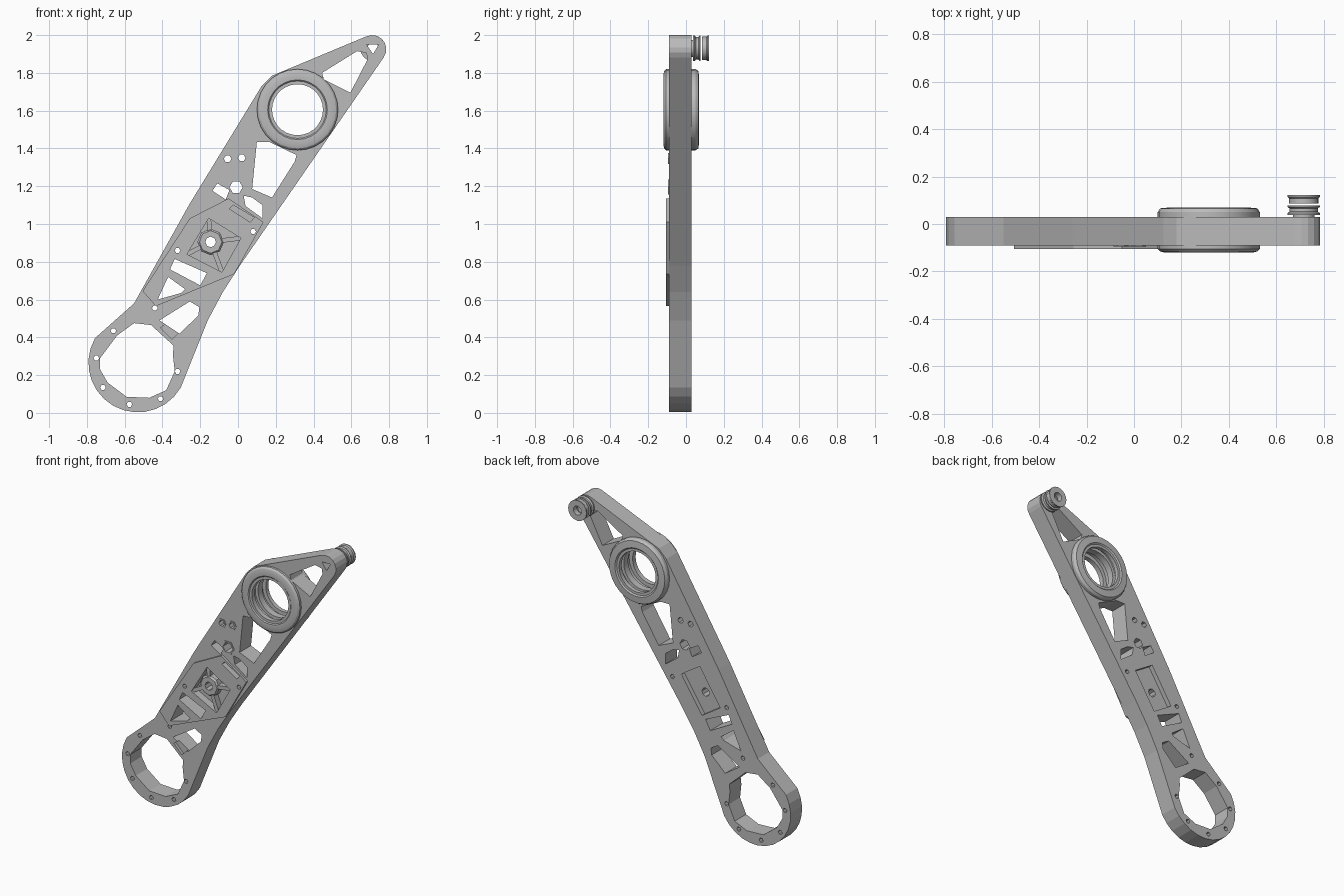
import bpy, bmesh
from math import sin, cos, pi, radians
from mathutils import Vector

if "Cube" in bpy.data.objects:
    bpy.data.objects.remove(bpy.data.objects["Cube"])

grey = bpy.data.materials.new("machined_grey")
grey.use_nodes = True
grey.diffuse_color = (0.5, 0.5, 0.5, 1)
grey.node_tree.nodes["Principled BSDF"].inputs["Base Color"].default_value = (0.5, 0.5, 0.5, 1)

FRONT, BACK = -0.09, 0.03
FACE = -0.105


def finish(name, bm):
    bmesh.ops.recalc_face_normals(bm, faces=bm.faces)
    mesh = bpy.data.meshes.new(name)
    bm.to_mesh(mesh)
    bm.free()
    mesh.materials.append(grey)
    ob = bpy.data.objects.new(name, mesh)
    bpy.context.collection.objects.link(ob)
    return ob


def prism(name, pts, y0, y1):
    """Extrude an outline in the xz plane from y0 to y1."""
    bm = bmesh.new()
    face = bm.faces.new([bm.verts.new((x, y0, z)) for x, z in pts])
    new = bmesh.ops.extrude_face_region(bm, geom=[face])["geom"]
    bmesh.ops.translate(bm, vec=(0, y1 - y0, 0),
                        verts=[v for v in new if isinstance(v, bmesh.types.BMVert)])
    return finish(name, bm)


def lathe(name, centre, profile, sides):
    """Turn a closed (radius, y) profile about an axis along y."""
    bm = bmesh.new()
    rings = []
    for i in range(sides):
        a = 2 * pi * i / sides
        rings.append([bm.verts.new((centre[0] + r * cos(a), y, centre[1] + r * sin(a)))
                      for r, y in profile])
    n = len(profile)
    for i in range(sides):
        a, b = rings[i], rings[(i + 1) % sides]
        for j in range(n):
            k = (j + 1) % n
            bm.faces.new((a[j], b[j], b[k], a[k]))
    return finish(name, bm)


def arc(centre, r, start, end, steps):
    angles = [radians(start + (end - start) * i / steps) for i in range(steps + 1)]
    return [(centre[0] + r * cos(a), centre[1] + r * sin(a)) for a in angles]


def circle(centre, r, sides):
    return arc(centre, r, 0, 360 - 360 / sides, sides - 1)


def cut(targets, pts, y0=-0.3, y1=0.3):
    cutter = prism("cutter", pts, y0, y1)
    cutter.hide_render = True
    for ob in targets:
        mod = ob.modifiers.new("cut", 'BOOLEAN')
        mod.operation, mod.solver, mod.object = 'DIFFERENCE', 'EXACT', cutter
        bpy.context.view_layer.objects.active = ob
        bpy.ops.object.modifier_apply(modifier=mod.name)
    bpy.data.objects.remove(cutter)


def smooth(ob):
    bpy.ops.object.select_all(action='DESELECT')
    ob.select_set(True)
    bpy.context.view_layer.objects.active = ob
    bpy.ops.object.shade_smooth_by_angle(angle=radians(25))


HUB = (0.315, 1.605)
LOOP = (-0.53, 0.265)
TIP = (0.715, 1.93)

# Main arm: rounded lower loop, tapering tip
outline = (arc(LOOP, 0.262, 150, 330, 14)
           + [(-0.16, 0.49), (-0.08, 0.64), (0.01, 0.78)]
           + arc((0.71, 1.925), 0.075, -35, 115, 7)
           + [(0.18, 1.785), (0.125, 1.73), (-0.26, 1.10), (-0.55, 0.58)])
arm = prism("arm_plate", outline, FRONT, BACK)

# Raised cover on the front of the arm
cover = prism("raised_cover", [(-0.05, 1.135), (-0.255, 1.03), (-0.505, 0.645),
                               (-0.435, 0.565), (-0.02, 0.735), (0.135, 1.01)],
              FACE, FRONT + 0.005)
both = [arm, cover]

# Openings right through the arm
cut([arm], circle(HUB, 0.18, 28))
cut([arm], [(-0.73, 0.29), (-0.64, 0.41), (-0.55, 0.475), (-0.46, 0.465),
            (-0.34, 0.355), (-0.345, 0.31), (-0.335, 0.22), (-0.38, 0.12),
            (-0.47, 0.08), (-0.59, 0.085), (-0.69, 0.16), (-0.73, 0.23)])
windows = [
    [(0.63, 1.915), (0.68, 1.905), (0.685, 1.87), (0.595, 1.695), (0.455, 1.765), (0.445, 1.80)],
    [(0.10, 1.435), (0.165, 1.435), (0.31, 1.365), (0.30, 1.33), (0.18, 1.14), (0.075, 1.185)],
    [(-0.135, 1.175), (-0.11, 1.215), (-0.045, 1.18), (-0.065, 1.13)],
    [(0.03, 1.15), (0.075, 1.14), (0.13, 1.10), (0.13, 1.03), (0.04, 1.095)],
    [(-0.335, 0.815), (-0.165, 0.74), (-0.20, 0.675), (-0.36, 0.76)],
    [(-0.37, 0.72), (-0.28, 0.655), (-0.30, 0.635), (-0.425, 0.60)],
    [(-0.255, 0.59), (-0.205, 0.56), (-0.21, 0.515), (-0.31, 0.42), (-0.415, 0.49)],
    [(0.68, 1.95), (0.745, 1.95), (0.715, 1.90)],
]
for pts in windows:
    cut(both, pts)

# Screw holes around the loop and along the arm
screws = [(-0.66, 0.435), (-0.75, 0.29), (-0.715, 0.135), (-0.575, 0.045), (-0.41, 0.075),
          (-0.32, 0.22), (-0.32, 0.86), (0.08, 0.96), (-0.44, 0.555)]
for c in screws:
    cut(both, circle(c, 0.015, 6))

# Nut seats with through holes
for i, (c, r) in enumerate([((-0.055, 1.345), 0.02), ((0.02, 1.35), 0.02), ((-0.01, 1.195), 0.035)]):
    cut([arm], circle(c, r, 6))
    lathe("nut_seat_%d" % (i + 1), c,
          [(r, FRONT - 0.004), (r + 0.011, FRONT - 0.004), (r + 0.011, FRONT + 0.01), (r, FRONT + 0.01)], 6)

# Slot, front pocket, notch and back recess
cut(both, [(-0.045, 1.08), (-0.025, 1.10), (0.085, 1.035), (0.065, 1.01)], -0.3, -0.04)
cut(both, [(-0.155, 1.03), (0.015, 0.925), (-0.085, 0.745), (-0.27, 0.84)], -0.3, -0.055)
cut([arm], [(-0.41, 0.45), (-0.37, 0.48), (-0.31, 0.43), (-0.35, 0.39)], -0.3, -0.07)
along = Vector((0.54, 0.84))
across = Vector((0.84, -0.54))
middle = Vector((-0.13, 0.92))
cut([arm], [tuple(middle + along * a + across * b)
            for a, b in [(-0.14, -0.08), (0.14, -0.08), (0.14, 0.08), (-0.14, 0.08)]], 0.0, 0.3)

# Boss and diagonal ribs inside the pocket
boss = Vector((-0.145, 0.905))
cut([arm], circle(boss, 0.028, 8))
lathe("pocket_boss", boss, [(0.028, -0.1), (0.06, -0.1), (0.07, -0.09), (0.07, -0.05), (0.028, -0.05)], 8)
for i, corner in enumerate([(-0.155, 1.03), (0.015, 0.925), (-0.085, 0.745), (-0.27, 0.84)]):
    end = Vector(corner)
    d = (end - boss).normalized()
    side = Vector((-d.y, d.x)) * 0.012
    start = boss + d * 0.06
    prism("pocket_rib_%d" % (i + 1), [start + side, start - side, end - side, end + side], -0.095, -0.05)

# Grooved bearing collar through the arm
collar = lathe("bearing_collar", HUB, [
    (0.135, -0.112), (0.152, -0.112), (0.158, -0.118), (0.188, -0.12), (0.205, -0.115),
    (0.215, -0.105), (0.215, 0.05), (0.205, 0.066), (0.16, 0.07), (0.152, 0.062), (0.135, 0.062),
    (0.135, 0.035), (0.16, 0.035), (0.16, 0.005), (0.14, 0.005), (0.14, -0.04),
    (0.16, -0.04), (0.16, -0.08), (0.135, -0.08)], 28)
smooth(collar)

# Two-part flanged roller behind the tip
inner = lathe("roller_inner", TIP, [(0.03, 0.025), (0.045, 0.025), (0.045, 0.038), (0.068, 0.038),
                                    (0.068, 0.046), (0.06, 0.052), (0.06, 0.066),
                                    (0.068, 0.072), (0.068, 0.078), (0.03, 0.078)], 16)
outer = lathe("roller_outer", TIP, [(0.03, 0.086), (0.062, 0.086), (0.062, 0.108),
                                    (0.068, 0.114), (0.068, 0.122), (0.03, 0.122)], 16)
smooth(inner)
smooth(outer)
